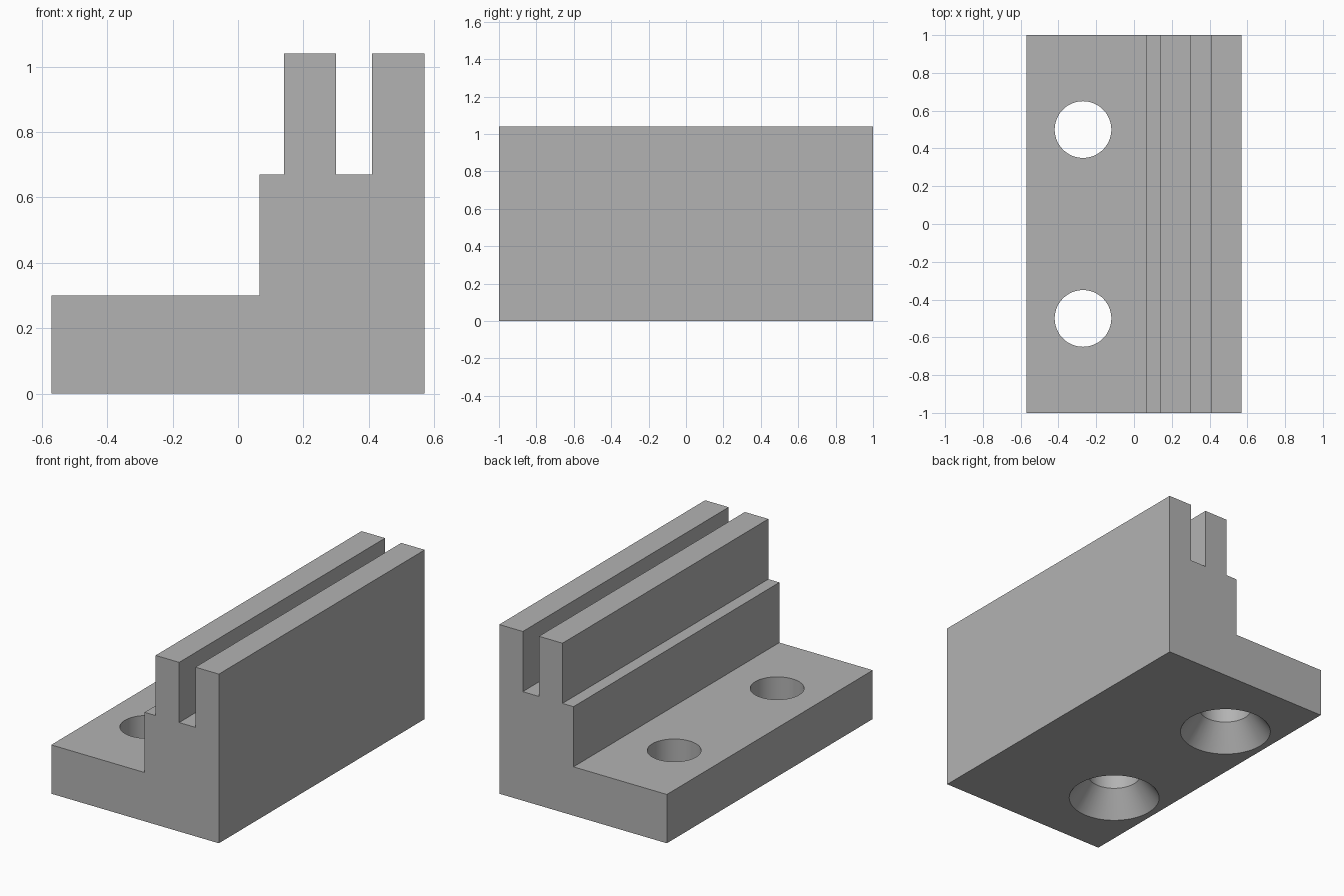
import bpy
import bmesh
import math

old = bpy.data.objects.get("Cube")
if old:
    bpy.data.objects.remove(old, do_unlink=True)

# Single plain grey
grey = bpy.data.materials.new("plain grey")
grey.use_nodes = True
colour = (0.45, 0.45, 0.45, 1.0)
grey.diffuse_color = colour
grey.node_tree.nodes["Principled BSDF"].inputs["Base Color"].default_value = colour


def add_object(name, bm):
    bmesh.ops.recalc_face_normals(bm, faces=bm.faces[:])
    mesh = bpy.data.meshes.new(name)
    bm.to_mesh(mesh)
    bm.free()
    mesh.materials.append(grey)
    obj = bpy.data.objects.new(name, mesh)
    bpy.context.scene.collection.objects.link(obj)
    return obj


def extruded_profile(name, profile, half_length):
    """Extrude an x-z outline along y."""
    bm = bmesh.new()
    face = bm.faces.new([bm.verts.new((x, -half_length, z)) for x, z in profile])
    result = bmesh.ops.extrude_face_region(bm, geom=[face])
    moved = [v for v in result["geom"] if isinstance(v, bmesh.types.BMVert)]
    bmesh.ops.translate(bm, verts=moved, vec=(0, 2 * half_length, 0))
    return add_object(name, bm)


def turned_cutter(name, profile, x, y, sides=64):
    """Solid of revolution from (radius, height) pairs, capped at both ends."""
    bm = bmesh.new()
    rings = []
    for r, z in profile:
        angles = [2 * math.pi * i / sides for i in range(sides)]
        rings.append([bm.verts.new((x + r * math.cos(a), y + r * math.sin(a), z))
                      for a in angles])
    for low, high in zip(rings, rings[1:]):
        for i in range(sides):
            j = (i + 1) % sides
            bm.faces.new((low[i], low[j], high[j], high[i]))
    bm.faces.new(rings[0])
    bm.faces.new(rings[-1])
    return add_object(name, bm)


# Bracket body: base flange, step and slotted wall in one outline
LEFT, FLANGE, TOP, STEP = 0.57, 0.30, 1.04, 0.67
outline = [(-LEFT, 0), (LEFT, 0), (LEFT, TOP), (0.41, TOP), (0.41, STEP),
           (0.30, STEP), (0.30, TOP), (0.14, TOP), (0.14, STEP),
           (0.065, STEP), (0.065, FLANGE), (-LEFT, FLANGE)]
bracket = extruded_profile("slotted_bracket", outline, 1.0)

# Screw holes, countersunk from the underside
BORE, SINK, DEPTH = 0.15, 0.26, 0.15
slope = (SINK - BORE) / DEPTH
hole = [(SINK + 0.1 * slope, -0.1), (BORE, DEPTH), (BORE, FLANGE + 0.1)]
cutters = [turned_cutter("screw_hole_cutter", hole, -0.27, y) for y in (-0.5, 0.5)]

bpy.ops.object.select_all(action="DESELECT")
bpy.context.view_layer.objects.active = bracket
bracket.select_set(True)
for cutter in cutters:
    cut = bracket.modifiers.new("screw_hole", "BOOLEAN")
    cut.operation = "DIFFERENCE"
    cut.solver = "EXACT"
    cut.object = cutter
    bpy.ops.object.modifier_apply(modifier=cut.name)
    bpy.data.objects.remove(cutter, do_unlink=True)

# Smooth hole walls, crisp edges elsewhere
bpy.ops.object.shade_smooth_by_angle(angle=math.radians(30))
